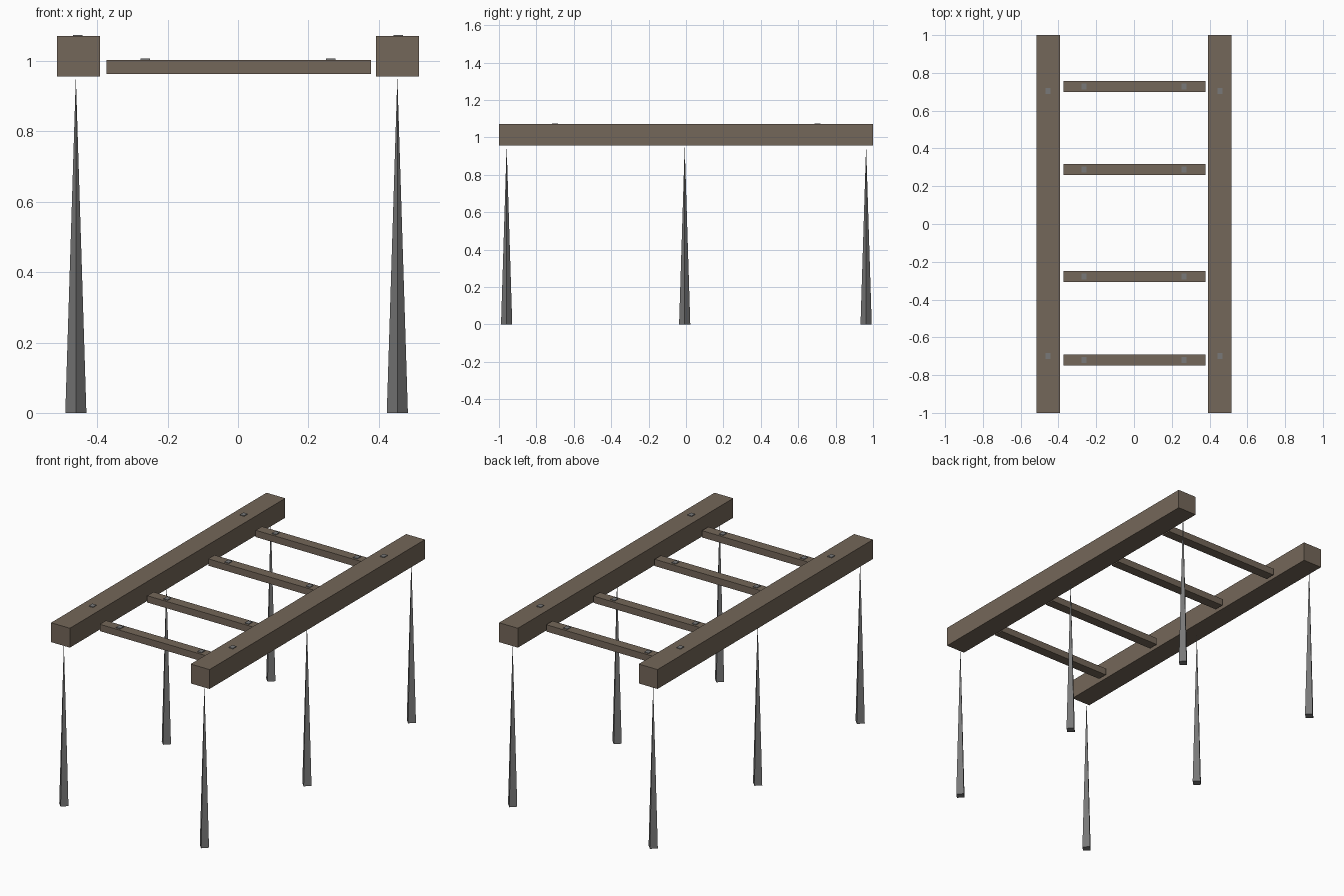
import bpy
from math import pi

cube = bpy.data.objects.get("Cube")
if cube:
    bpy.data.objects.remove(cube, do_unlink=True)


def material(name, rgb):
    mat = bpy.data.materials.new(name)
    mat.use_nodes = True
    mat.diffuse_color = (*rgb, 1)
    mat.node_tree.nodes["Principled BSDF"].inputs["Base Color"].default_value = (*rgb, 1)
    return mat


wood = material("weathered brown wood", (0.175, 0.135, 0.10))
metal = material("grey metal", (0.19, 0.19, 0.19))


def box(name, centre, size, mat):
    bpy.ops.mesh.primitive_cube_add(size=1, location=centre)
    obj = bpy.context.object
    obj.name = name
    obj.scale = size
    bpy.ops.object.transform_apply(location=False, rotation=False, scale=True)
    obj.data.materials.append(mat)


def spike(name, x, y):
    # Four-sided leg, corners facing along the axes
    bpy.ops.mesh.primitive_cone_add(vertices=4, radius1=0.03, radius2=0,
                                    depth=BEAM_BOTTOM, location=(x, y, BEAM_BOTTOM / 2))
    obj = bpy.context.object
    obj.name = name
    obj.data.materials.append(metal)


BEAM_BOTTOM, BEAM_TOP = 0.957, 1.071
RUNG_BOTTOM, RUNG_TOP = 0.963, 1.003
BOLT = (0.027, 0.032, 0.012)

# Side beams with their bolts and legs
for side, s, leg_x in (("right", -1, -0.461), ("left", 1, 0.453)):
    box(side + "_beam", (s * 0.454, 0, (BEAM_BOTTOM + BEAM_TOP) / 2),
        (0.122, 2, BEAM_TOP - BEAM_BOTTOM), wood)
    for end, y in (("front", -0.70), ("back", 0.703)):
        box(f"{side}_{end}_beam_bolt", (s * 0.455, y, BEAM_TOP - 0.002), BOLT, metal)
    for end, y in (("front", -0.959), ("middle", -0.007), ("back", 0.963)):
        spike(f"{side}_{end}_leg", leg_x, y)

# Rungs between the beams, each with two bolts
for i, y in enumerate((-0.719, -0.279, 0.288, 0.728), 1):
    box(f"rung_{i}", (0.002, y, (RUNG_BOTTOM + RUNG_TOP) / 2),
        (0.753, 0.058, RUNG_TOP - RUNG_BOTTOM), wood)
    for side, s in (("right", -1), ("left", 1)):
        box(f"rung_{i}_{side}_bolt", (s * 0.264, y, RUNG_TOP - 0.002), BOLT, metal)
